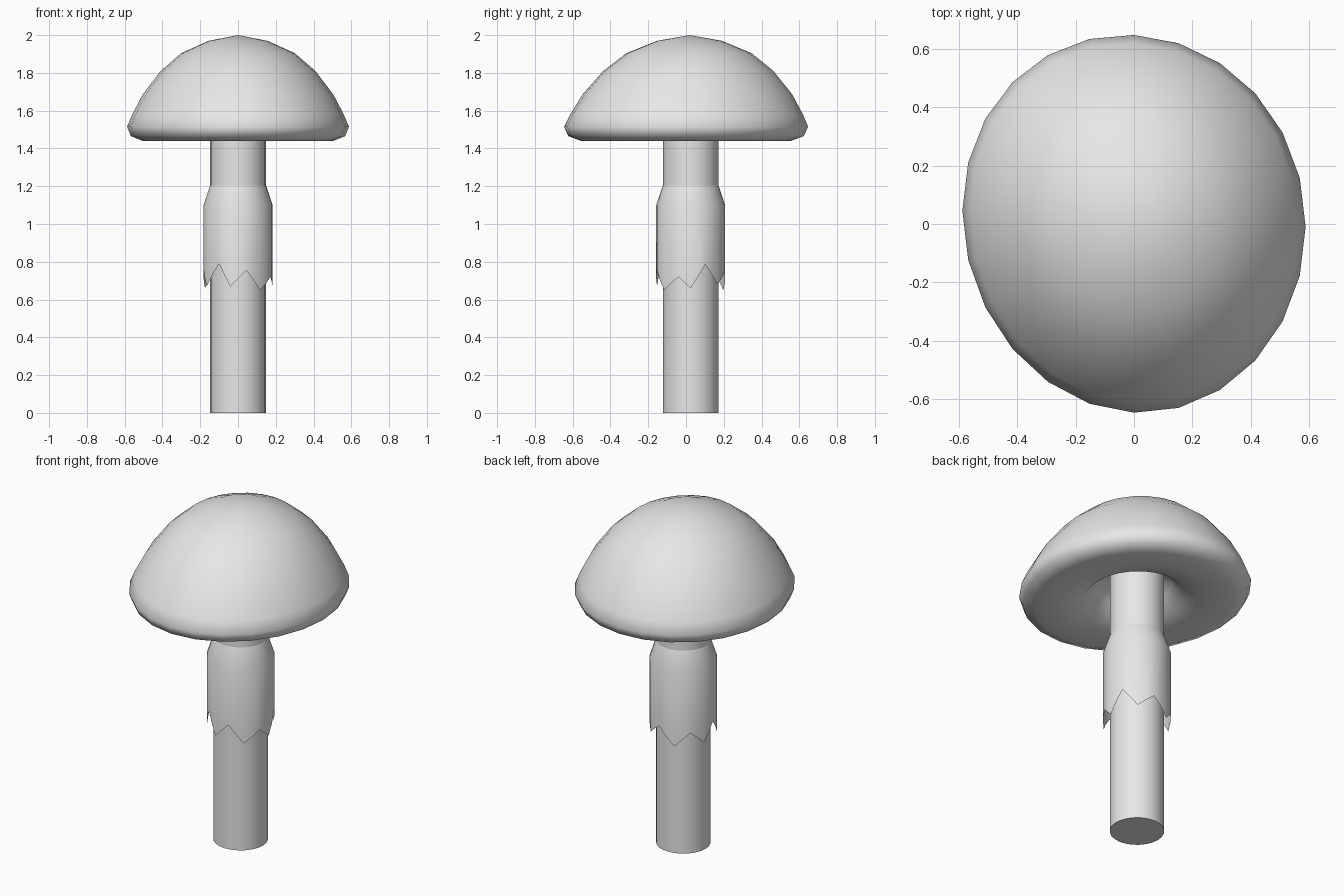
import bpy, bmesh
from math import sin, cos, pi, radians

cube = bpy.data.objects.get("Cube")
if cube:
    bpy.data.objects.remove(cube, do_unlink=True)

grey = bpy.data.materials.new("pale_grey")
grey.use_nodes = True
COLOUR = (0.8, 0.8, 0.8, 1)
grey.diffuse_color = COLOUR
grey.node_tree.nodes["Principled BSDF"].inputs["Base Color"].default_value = COLOUR


def loft(name, rings, cap_start=False, cap_end=False, angle=40):
    """Skin a stack of closed rings, listed from bottom to top."""
    bm = bmesh.new()
    loops = [[bm.verts.new(p) for p in ring] for ring in rings]
    for low, high in zip(loops, loops[1:]):
        for i in range(len(low)):
            j = (i + 1) % len(low)
            bm.faces.new((low[i], low[j], high[j], high[i]))
    if cap_start:
        bm.faces.new(loops[0][::-1])
    if cap_end:
        bm.faces.new(loops[-1])
    bmesh.ops.remove_doubles(bm, verts=bm.verts, dist=0.0001)
    mesh = bpy.data.meshes.new(name)
    bm.to_mesh(mesh)
    bm.free()
    mesh.materials.append(grey)
    obj = bpy.data.objects.new(name, mesh)
    bpy.context.collection.objects.link(obj)
    bpy.ops.object.select_all(action="DESELECT")
    obj.select_set(True)
    bpy.context.view_layer.objects.active = obj
    bpy.ops.object.shade_smooth_by_angle(angle=radians(angle))
    return obj


STEM_Y = 0.025


def circle(r, z, angles):
    return [(r * cos(a), STEM_Y + r * sin(a), z) for a in angles]


# Stem, running up into the hollow of the cap
round_angles = [2 * pi * i / 24 for i in range(24)]
loft("stem", [circle(0.147, z, round_angles) for z in (0, 1.62)], True, True)

# Skirt: thin sleeve with a torn hem, given as (angle, height) of tips and notches
hem = [(-154, .67), (-123, .79), (-103, .67), (-76, .755), (-50, .65),
       (-21, .72), (0, .66), (25, .785), (51, .68), (80, .75),
       (109, .65), (137, .73), (163, .66), (185, .76)]
columns = []
for i, (a, z) in enumerate(hem):
    a2, z2 = hem[i + 1] if i + 1 < len(hem) else (hem[0][0] + 360, hem[0][1])
    columns += [(radians(a), z), (radians((a + a2) / 2), (z + z2) / 2)]
hem_angles = [a for a, z in columns]
hem_ring = [(0.183 * cos(a), STEM_Y + 0.183 * sin(a), z) for a, z in columns]
loft("skirt", [hem_ring, circle(0.183, 1.1, hem_angles),
               circle(0.148, 1.205, hem_angles)])


# Cap: slightly oval, skewed dome with a hollow underside
def oval(r, z):
    lean = 0.02 * max(0, (z - 1.5) / 0.5)
    ring = []
    for i in range(24):
        a = 2 * pi * i / 24
        x = r * cos(a)
        skew = r * (0.03 * cos(a) ** 2 - 0.047 * cos(a))
        ring.append((x, 1.1 * r * sin(a) + skew + lean, z))
    return ring


profile = [(0.13, 1.6), (0.19, 1.54), (0.25, 1.475), (0.36, 1.45),
           (0.505, 1.44), (0.567, 1.465), (0.587, 1.515), (0.56, 1.58),
           (0.505, 1.685), (0.41, 1.81), (0.30, 1.905), (0.155, 1.97), (0, 2)]
loft("cap", [oval(r, z) for r, z in profile], cap_start=True, angle=60)
